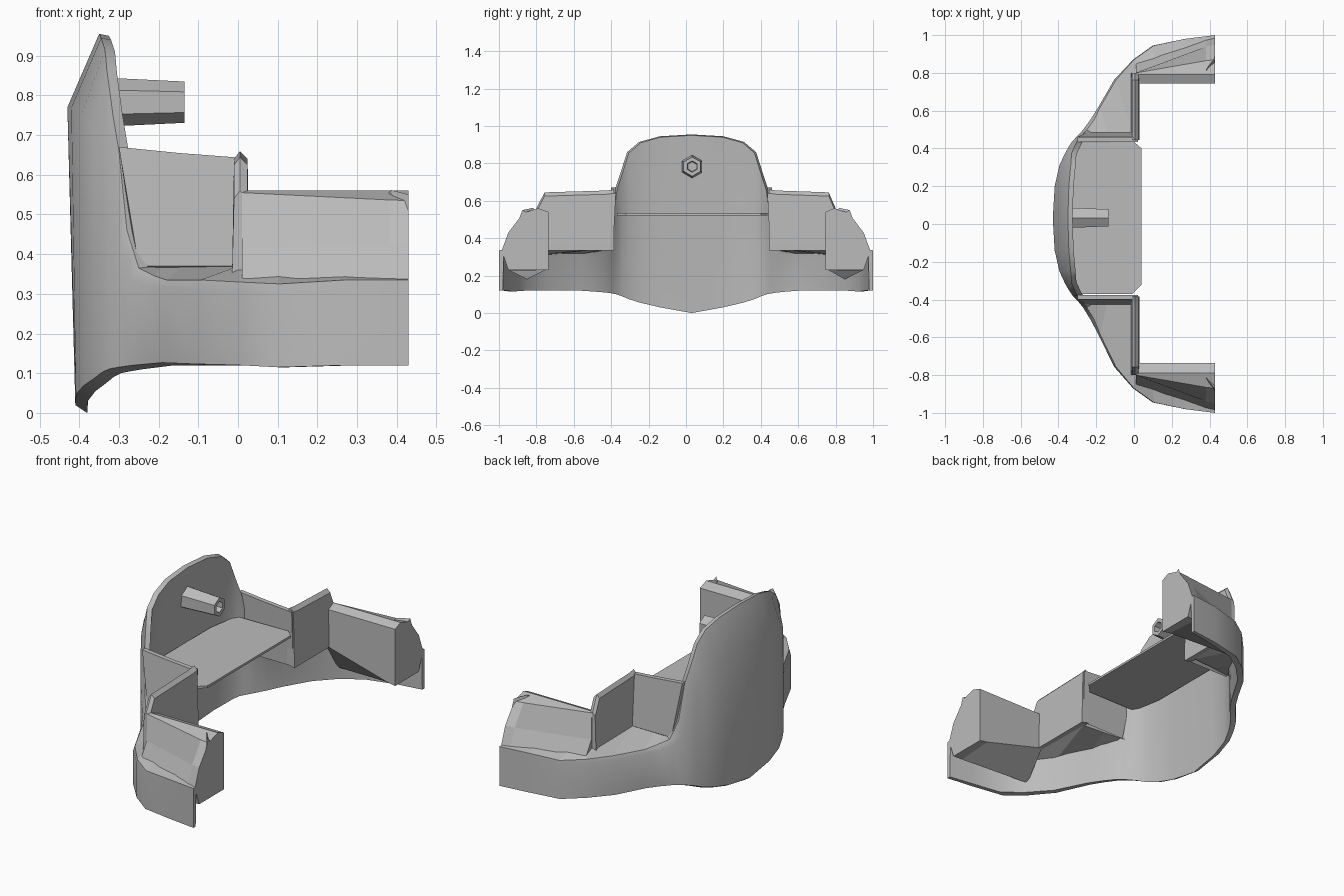
import bpy, bmesh, math

cube = bpy.data.objects.get("Cube")
if cube:
    bpy.data.objects.remove(cube, do_unlink=True)

grey = bpy.data.materials.new("plain_grey")
grey.use_nodes = True
tone = (0.5, 0.5, 0.5, 1)
grey.diffuse_color = tone
grey.node_tree.nodes["Principled BSDF"].inputs["Base Color"].default_value = tone


def place(h, side):
    """Half width to y; the middle part sits slightly off zero, the arms do not."""
    return side * h + 0.03 * max(0, min(1, (.8 - h) / .35))


def finish(name, bm, angle=0):
    bmesh.ops.remove_doubles(bm, verts=bm.verts[:], dist=0.0005)
    bmesh.ops.recalc_face_normals(bm, faces=bm.faces[:])
    mesh = bpy.data.meshes.new(name)
    bm.to_mesh(mesh)
    bm.free()
    mesh.materials.append(grey)
    obj = bpy.data.objects.new(name, mesh)
    bpy.context.collection.objects.link(obj)
    if angle:
        bpy.ops.object.select_all(action="DESELECT")
        obj.select_set(True)
        bpy.context.view_layer.objects.active = obj
        bpy.ops.object.shade_smooth_by_angle(angle=math.radians(angle))
    return obj


def loft(name, rows, angle=0):
    """Skin a list of equal-length closed cross-sections and cap the ends."""
    bm = bmesh.new()
    vs = [[bm.verts.new(p) for p in row] for row in rows]
    n = len(rows[0])
    for a, b in zip(vs, vs[1:]):
        for i in range(n):
            j = (i + 1) % n
            bm.faces.new((a[i], a[j], b[j], b[i]))
    bm.faces.new(vs[0])
    bm.faces.new(vs[-1])
    return finish(name, bm, angle)


# Shell stations: half width, x, bottom z, shoulder z, rim z, rim x
stations = [
    (0, -.43, 0, .77, .955, -.35), (.17, -.42, .03, .77, .945, -.345),
    (.28, -.395, .055, .75, .915, -.335), (.345, -.365, .075, .71, .86, -.33),
    (.38, -.345, .09, .62, .75, -.315), (.41, -.325, .1, .53, .66, -.3),
    (.435, -.3, .105, .38, .46, -.28), (.47, -.27, .11, .335, .365, -.25),
    (.53, -.23, .115, .32, .345, -.21), (.6, -.19, .12, .315, .335, -.18),
    (.76, -.105, .12, .31, .335, -.095), (.87, -.005, .12, .31, .33, 0),
    (.945, .1, .115, .295, .325, .105), (.98, .27, .12, .31, .335, .27),
    (1, .43, .12, .32, .335, .43),
]


def section(st, side):
    """Outer face up to the rim, then down the inner face to a thin sloped edge."""
    h, x, zb, zs, zt, xt = st
    thick = .09 - .06 * min(h / .4, 1)
    hi = h * .975
    low = x + .02 * max(0, 1 - h / .4)
    return [(low, place(h, side), zb + .02 * max(0, 1 - h / .9)),
            (x, place(h, side), zs),
            (xt, place(h, side), zt),
            (min(xt + .025, .43), place(hi, side), zt - .005),
            (min(x + thick, .43), place(hi, side), min(.53, zs - .02)),
            (min(low + .03, .43), place(h * .98, side), zb)]


rows = [section(s, -1) for s in reversed(stations)]
rows += [section(s, 1) for s in stations[1:]]
loft("outer_shell", rows, angle=35)

# Inner line of the ledge, matched to the shell stations from the corner on
ledge_line = [(-.28, .425), (-.24, .43), (-.19, .435), (-.14, .44),
              (-.01, .45), (0, .78), (.1, .78), (.27, .78), (.43, .78)]

for side, label in ((1, "rear"), (-1, "front")):
    def pt(x, h, z):
        return (x, place(h, side), z)

    # Ledge between the shell rim and the upright panels
    ledge = []
    for st, (x, h) in zip(stations[6:], ledge_line):
        rim = section(st, side)[2]
        ledge.append([rim, pt(x, h, .37), pt(x, h, .345),
                      (rim[0], rim[1], rim[2] - .025)])
    loft(label + "_ledge", ledge)

    # Panel beside the deck, leaning toward it
    loft(label + "_deck_panel", [
        [pt(low, .42, .34), pt(x, .405, top), pt(x, .43, top),
         pt(low, .455, .37)]
        for x, low, top in ((-.3, -.25, .67), (-.15, -.13, .655),
                            (.02, .02, .642))])

    # Cross panel that steps outward, with a beaded lower lip
    loft(label + "_step_panel", [
        [pt(-.015, h, .345), pt(.03, h, .335), pt(.03, h, .37),
         pt(.024, h, top - .02), pt(.005, h, top), pt(-.01, h, top - .02)]
        for h, top in ((.415, .66), (.455, .655), (.76, .645), (.8, .56))])

    # Arm panel: upright inner face, outer side swelling toward the open end
    arm = []
    for x, t in ((.01, 0), (.38, .92), (.43, 1)):
        def mix(a, b):
            return a + (b - a) * t
        arm.append([pt(x, .74, mix(.34, .23)), pt(x, .74, .54),
                    pt(x, .79, .56),
                    pt(x, mix(.8, .87), mix(.555, .535)),
                    pt(x, mix(.805, .95), mix(.41, .43)),
                    pt(x, mix(.85, .985), .335),
                    pt(x, mix(.85, .95), mix(.18, .23))])
    loft(label + "_arm_panel", arm)

    # Pointed tab at the end of the arm
    loft(label + "_arm_tab", [
        [pt(.37, .79, .54), pt(.385, .82, .562), pt(.4, .85, .52)],
        [pt(.43, .84, .53), pt(.43, .875, .55), pt(.43, .89, .51)]])

# Thin flat deck
outline = [(.04, -.32), (-.01, -.37), (-.31, -.37), (-.34, -.2), (-.34, .25),
           (-.31, .43), (0, .435), (.04, .4)]
loft("deck", [[(x, y, z) for x, y in outline] for z in (.522, .534)])

# Hollow six-sided spout on the back wall
spout = []
for x, r in ((-.34, .062), (-.135, .052), (-.135, .03), (-.2, .026)):
    ring = [math.radians(60 * i + 30) for i in range(6)]
    spout.append([(x, .033 + r * math.cos(a), .783 + r * math.sin(a))
                  for a in ring])
loft("spout", spout)
